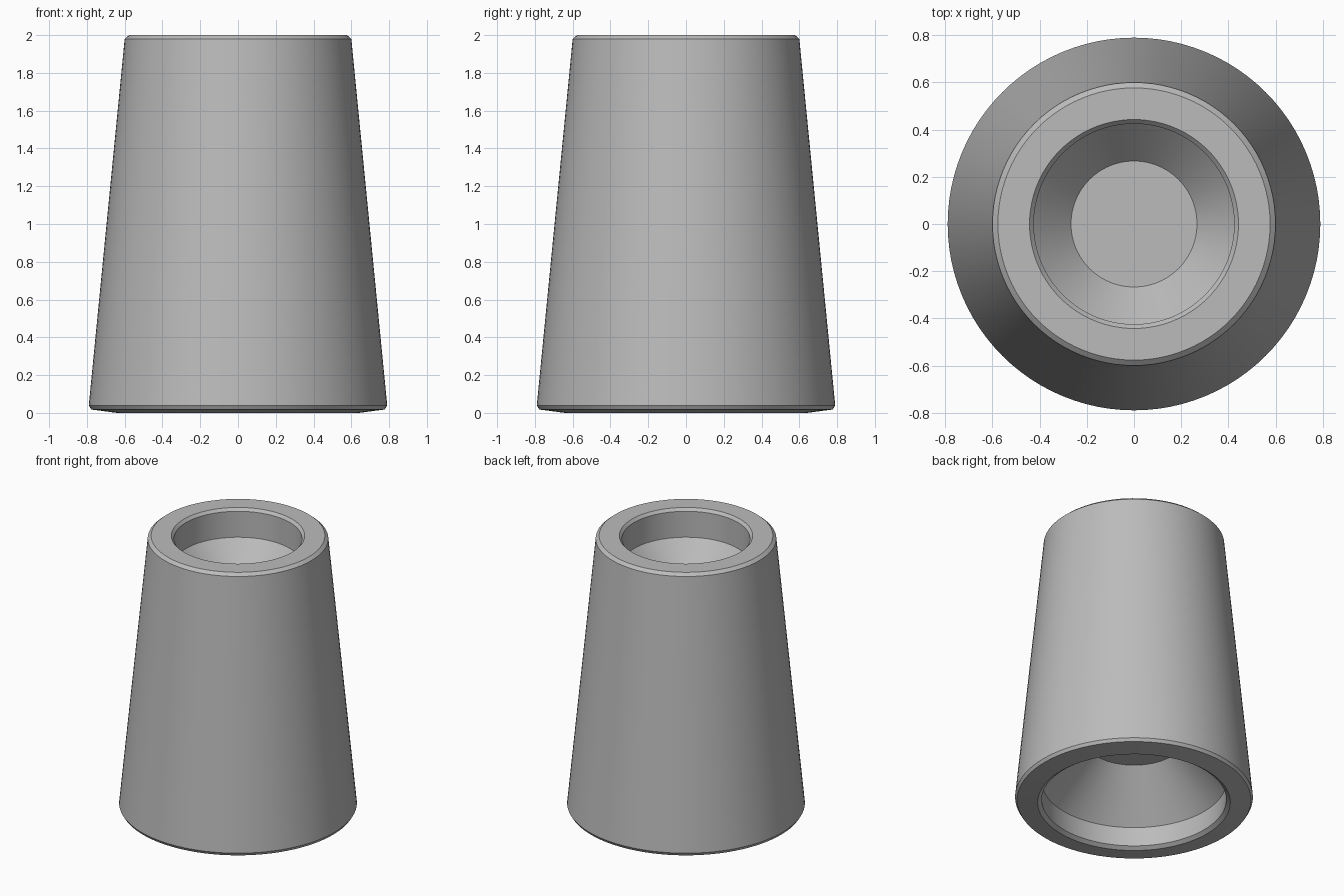
import bpy, bmesh
from math import radians, tau

cube = bpy.data.objects.get("Cube")
if cube:
    bpy.data.objects.remove(cube, do_unlink=True)

grey = bpy.data.materials.new("plain_grey")
grey.use_nodes = True
colour = (0.5, 0.5, 0.5, 1)
grey.diffuse_color = colour
grey.node_tree.nodes["Principled BSDF"].inputs["Base Color"].default_value = colour

# Half section (radius, height) from the top recess floor, over the outside, to the bottom recess ceiling
section = [
    (0, 1.62), (0.267, 1.62), (0.425, 1.79), (0.425, 1.98), (0.443, 2),  # top recess
    (0.577, 2), (0.6, 1.98), (0.79, 0.04), (0.777, 0.018),               # tapered outside
    (0.64, 0), (0.613, 0.02), (0.613, 0.16), (0.32, 0.47), (0, 0.47),    # bottom recess
]

# Tapered body, spun round the vertical axis
bm = bmesh.new()
verts = [bm.verts.new((r, 0, z)) for r, z in section]
edges = [bm.edges.new(pair) for pair in zip(verts, verts[1:])]
bmesh.ops.spin(bm, geom=verts + edges, cent=(0, 0, 0), axis=(0, 0, 1),
               angle=tau, steps=96, use_merge=True)
bmesh.ops.remove_doubles(bm, verts=bm.verts, dist=0.0005)
bmesh.ops.recalc_face_normals(bm, faces=bm.faces)
mesh = bpy.data.meshes.new("tapered_body")
bm.to_mesh(mesh)
bm.free()
mesh.materials.append(grey)
body = bpy.data.objects.new("tapered_body", mesh)
bpy.context.collection.objects.link(body)

bpy.context.view_layer.objects.active = body
body.select_set(True)
bpy.ops.object.shade_smooth_by_angle(angle=radians(20))
